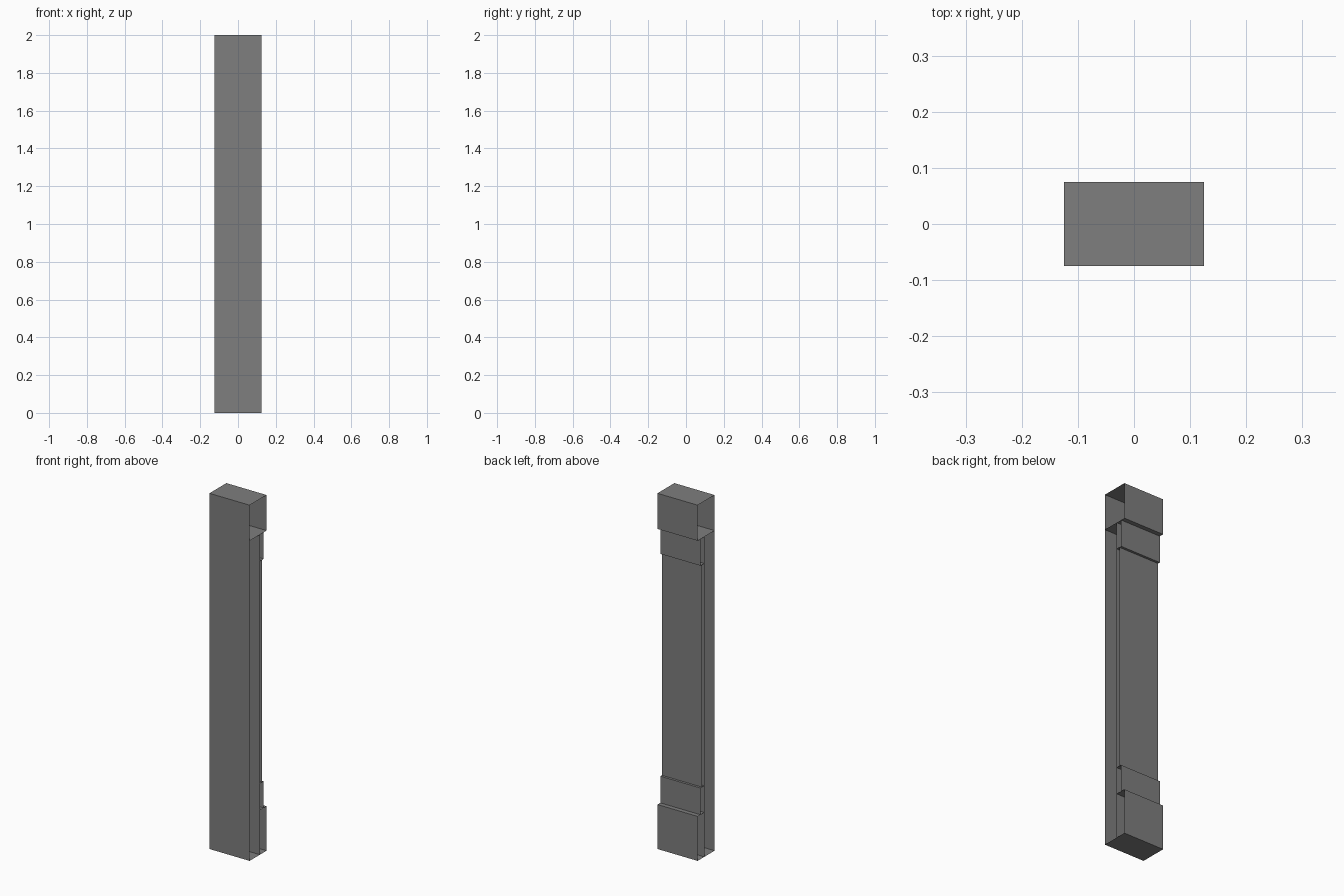
import bpy

if "Cube" in bpy.data.objects:
    bpy.data.objects.remove(bpy.data.objects["Cube"])

HALF_W = 0.125                 # half width along x
FRONT, BACK = -0.075, 0.075    # overall depth
WALL = 0.016                   # back of the main wall strip
BAND = 0.05                    # back of the two thin bands
PANEL = 0.0365                 # back of the long centre panel

# Dark grey surface
grey = bpy.data.materials.new("dark_grey")
grey.diffuse_color = (0.21, 0.21, 0.21, 1.0)
grey.use_nodes = True
grey.node_tree.nodes["Principled BSDF"].inputs["Base Color"].default_value = grey.diffuse_color


def sleeve(name, profile, closed=False):
    """Sweep a (y, z) profile along x, leaving both x ends open."""
    n = len(profile)
    verts = [(x, y, z) for x in (-HALF_W, HALF_W) for y, z in profile]
    faces = []
    for i in range(n if closed else n - 1):
        j = (i + 1) % n
        faces.append((i, j, j + n, i + n))
    mesh = bpy.data.meshes.new(name)
    mesh.from_pydata(verts, [], faces)
    mesh.materials.append(grey)
    mesh.update()
    obj = bpy.data.objects.new(name, mesh)
    bpy.context.collection.objects.link(obj)
    return obj


def backing(name, depth, z0, z1):
    """Raised layer on the back of the wall, open where it meets the wall."""
    return sleeve(name, [(WALL, z0), (depth, z0), (depth, z1), (WALL, z1)])


# Full-depth block at the top
sleeve("top_block", [(FRONT, 1.8), (BACK, 1.8), (BACK, 2.0), (FRONT, 2.0)], closed=True)

# Main wall: front, underside and rear sheet
sleeve("main_wall", [(FRONT, 1.8), (FRONT, 0.0), (WALL, 0.0), (WALL, 1.8)])

# Layers on the back: base, two bands and the centre panel
backing("base_block", BACK, 0.0, 0.25)
backing("lower_band", BAND, 0.25, 0.40)
backing("centre_panel", PANEL, 0.40, 1.65)
backing("upper_band", BAND, 1.65, 1.80)
